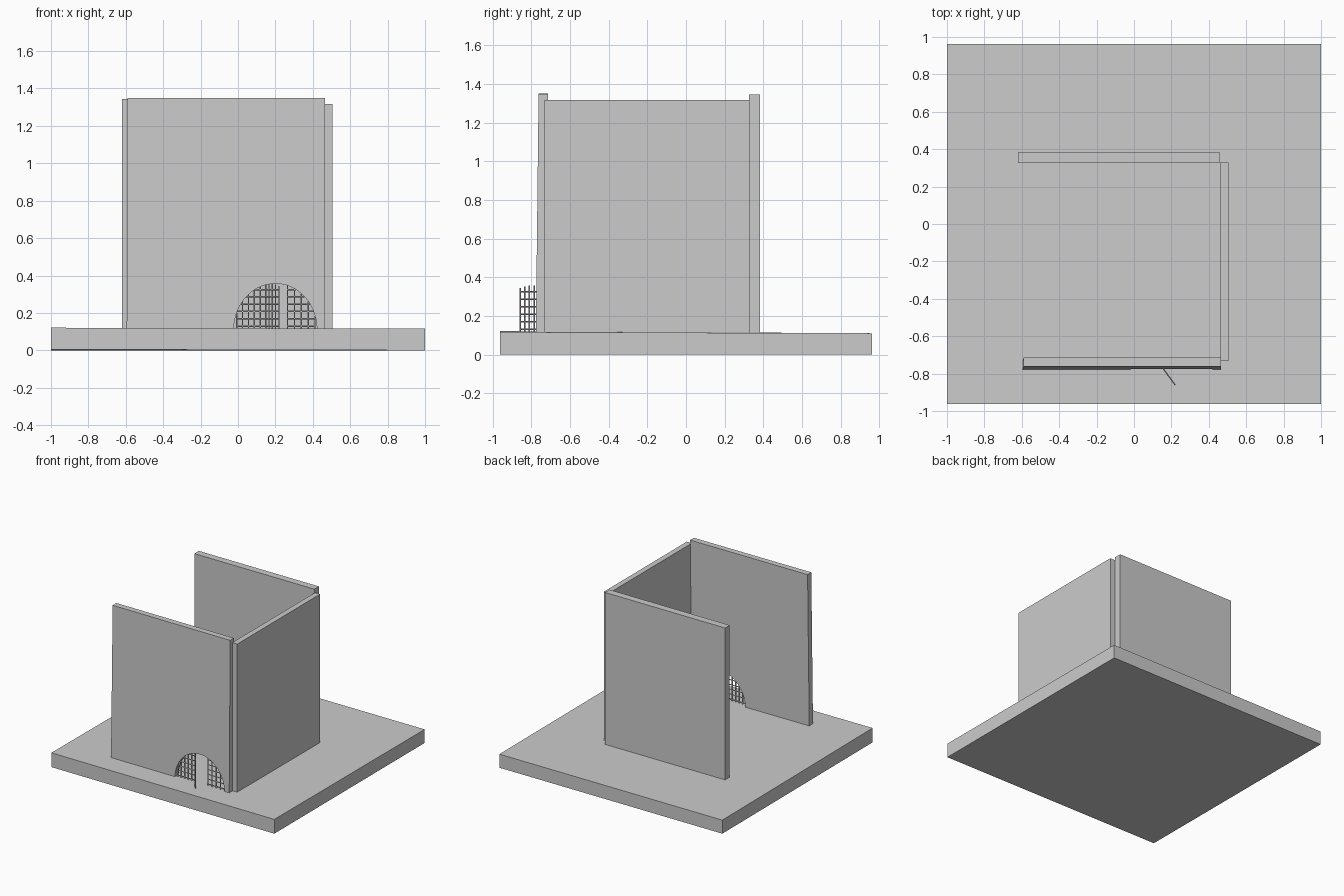
import bpy, bmesh
from math import sin, cos, pi, sqrt
from mathutils import Vector

if "Cube" in bpy.data.objects:
    bpy.data.objects.remove(bpy.data.objects["Cube"])

FLOOR = 0.112                      # top of the base
CX, RX, RZ = 0.2, 0.222, 0.245     # arch centre and radii


def finish(name, bm):
    bmesh.ops.recalc_face_normals(bm, faces=bm.faces)
    me = bpy.data.meshes.new(name)
    bm.to_mesh(me)
    bm.free()
    ob = bpy.data.objects.new(name, me)
    bpy.context.collection.objects.link(ob)
    return ob


def box(name, x0, x1, y0, y1, z0, z1, shear=lambda v: v):
    bm = bmesh.new()
    bmesh.ops.create_cube(bm, size=1)
    for v in bm.verts:
        v.co = shear(Vector((x0 + (v.co.x + .5) * (x1 - x0),
                             y0 + (v.co.y + .5) * (y1 - y0),
                             z0 + (v.co.z + .5) * (z1 - z0))))
    return finish(name, bm)


def bar(bm, a, b, r=0.004):
    d = b - a
    res = bmesh.ops.create_cone(bm, cap_ends=True, segments=6, radius1=r,
                                radius2=r, depth=d.length)
    rot = d.to_track_quat('Z', 'Y')
    for v in res['verts']:
        v.co = rot @ v.co + (a + b) / 2


def arch_height(x):
    return RZ * sqrt(max(0, 1 - ((x - CX) / RX) ** 2))


def grille(name, x0, x1, origin, direction, step):
    # wire mesh filling the arch between x0 and x1, laid along a direction
    bm = bmesh.new()

    def at(x, z):
        p = origin + direction * (x - x0)
        return Vector((p.x, p.y, z))
    n = round((x1 - x0) / step)
    for i in range(n + 1):
        x = x0 + (x1 - x0) * i / n
        h = arch_height(x)
        if h > 0.02:
            bar(bm, at(x, FLOOR - .002), at(x, FLOOR + h))
    for i in range(6):
        z = 0.13 + 0.039 * i
        half = RX * sqrt(max(0, 1 - ((z - FLOOR) / RZ) ** 2))
        a, b = max(x0, CX - half), min(x1, CX + half)
        if b - a > 0.01:
            bar(bm, at(a, z), at(b, z))
    return finish(name, bm)


# Base slab, with a slight hand-made tilt
box("base", -1, 1, -.963, .963, 0, .11,
    lambda v: Vector((v.x, v.y, v.z + (.006 if v.y < 0 and v.z > .05 else 0)
                      + (.005 if v.x < 0 and v.y < 0 else 0))))

# Plain walls
box("back_wall", -.62, .457, .326, .384, .105, 1.345)
box("right_wall", .461, .506, -.733, .329, .105, 1.317)

# Front wall with arched doorway, leaning back slightly
N = 28
outline = [(-.595, .108), (CX - RX, .108)]
outline += [(CX - RX * cos(pi * i / N), FLOOR + RZ * sin(pi * i / N)) for i in range(N + 1)]
outline += [(CX + RX, .108), (.465, .108), (.464, 1.348), (-.59, 1.35)]
bm = bmesh.new()
face = bm.faces.new([bm.verts.new((x, -.777 + .014 * (z - .11) / 1.24, z)) for x, z in outline])
ext = bmesh.ops.extrude_face_region(bm, geom=[face])
for v in ext['geom']:
    if isinstance(v, bmesh.types.BMVert):
        v.co.y += .048
finish("front_wall", bm)

# Fixed wire mesh either side, and the small gate swung outward
Y = -.762
along = Vector((1, 0, 0))
grille("left_mesh", CX - RX + .015, .15, Vector((CX - RX + .015, Y, 0)), along, .034)
grille("right_mesh", .265, CX + RX - .01, Vector((.265, Y, 0)), along, .037)
grille("gate_mesh", .15, .27, Vector((.148, Y, 0)), Vector((.07, -.096, 0)).normalized(), .03)
